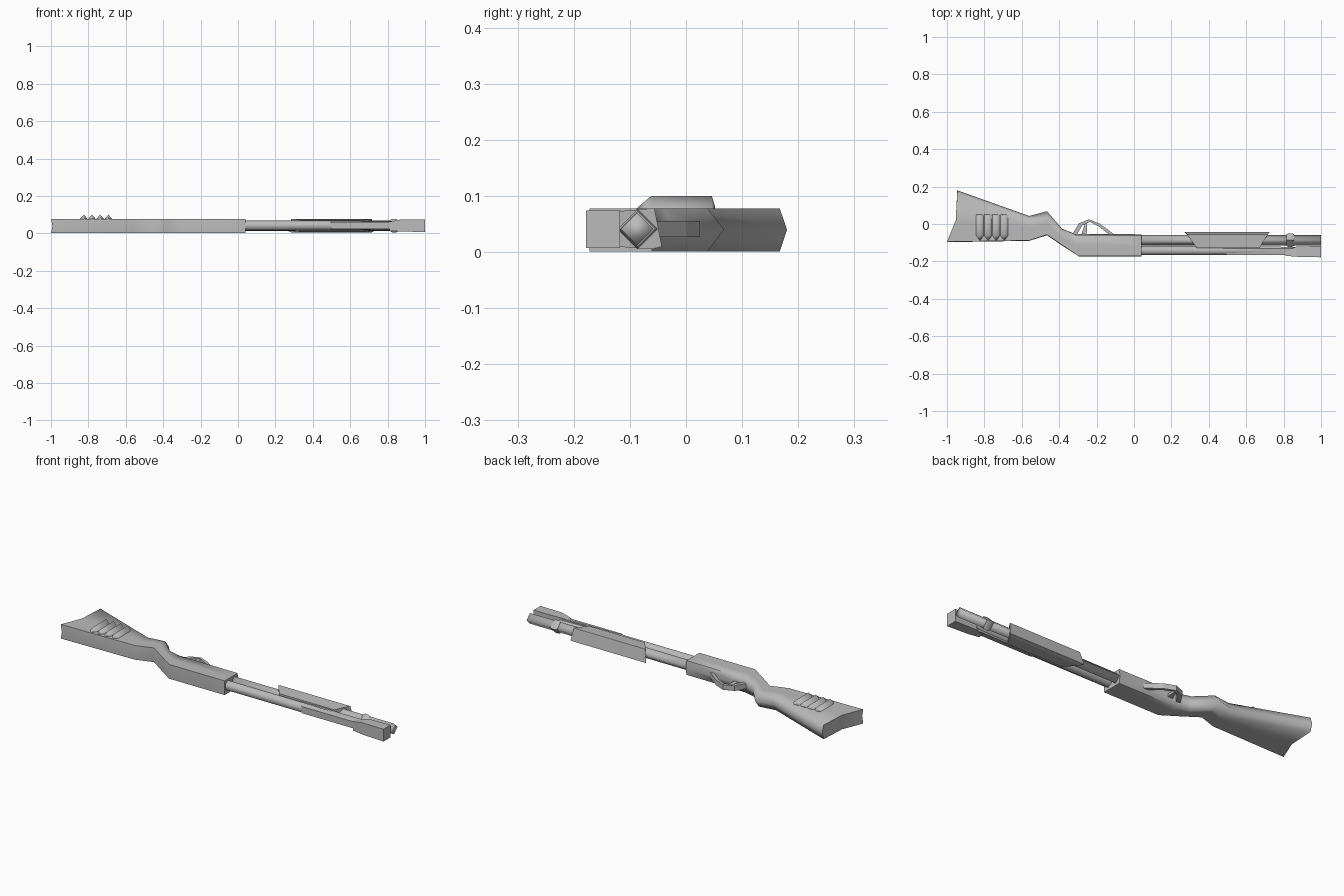
import bpy, bmesh, math

if "Cube" in bpy.data.objects:
    bpy.data.objects.remove(bpy.data.objects["Cube"])

grey = bpy.data.materials.new("grey")
grey.diffuse_color = (0.5, 0.5, 0.5, 1)
grey.use_nodes = True
grey.node_tree.nodes["Principled BSDF"].inputs["Base Color"].default_value = grey.diffuse_color
MID = 0.04  # centre plane height (model lies on its side)


def loft(name, sections, caps=None, smooth=0):
    """Skin equal-length point rings; caps are lists of ring indices, smooth an angle."""
    bm = bmesh.new()
    rings = [[bm.verts.new(p) for p in s] for s in sections]
    n = len(rings[0])
    for a, b in zip(rings, rings[1:]):
        for i in range(n):
            j = (i + 1) % n
            bm.faces.new((a[i], a[j], b[j], b[i]))
    for ring in (rings[0], rings[-1]):
        for c in caps or [range(n)]:
            bm.faces.new([ring[i] for i in c])
    bmesh.ops.recalc_face_normals(bm, faces=bm.faces[:])
    me = bpy.data.meshes.new(name)
    bm.to_mesh(me)
    bm.free()
    ob = bpy.data.objects.new(name, me)
    bpy.context.collection.objects.link(ob)
    me.materials.append(grey)
    if smooth:
        bpy.ops.object.select_all(action='DESELECT')
        ob.select_set(True)
        bpy.context.view_layer.objects.active = ob
        bpy.ops.object.shade_smooth_by_angle(angle=math.radians(smooth))
    return ob


def tube(name, stations, y, z, sides, smooth):
    """Polygonal rod along x from (x, radius) stations."""
    ang = [2 * math.pi * i / sides + math.pi / 2 for i in range(sides)]
    return loft(name, [[(x, y + r * math.cos(a), z + r * math.sin(a)) for a in ang]
                       for x, r in stations], smooth=smooth)


# stock and receiver: (top x, top y, bottom x, bottom y, top ridge, bottom ridge)
def body_section(tx, ty, bx, by, rt, rb, mx=None, my=None, notch=0):
    mx = (tx + bx) / 2 if mx is None else mx
    my = (ty + by) / 2 if my is None else my
    lo, hi = 0.001, 0.078
    return [(tx, ty, MID), (tx, ty - rt, hi), (mx, my, hi), (bx, by + rb, hi),
            (bx + notch, by, MID), (bx, by + rb, lo), (mx, my, lo), (tx, ty - rt, lo)]


loft("stock_and_receiver", [
    body_section(-0.945, 0.18, -1.0, -0.097, 0.013, 0.002, -0.953, 0.02, 0.008),
    body_section(-0.56, 0.043, -0.56, -0.09, 0.018, 0.002),
    body_section(-0.465, 0.068, -0.465, -0.06, 0.03, 0.003),
    body_section(-0.385, -0.025, -0.385, -0.115, 0.015, 0.003),
    body_section(-0.315, -0.053, -0.295, -0.173, 0.006, 0.001),
    body_section(0.04, -0.055, 0.04, -0.173, 0.006, 0.001),
], caps=[(7, 0, 1, 2, 6), (6, 2, 3, 4, 5)], smooth=80)

# barrel and magazine tube
tube("barrel", [(0.03, 0.028), (0.48, 0.028), (0.82, 0.023), (0.99, 0.023)], -0.142, 0.042, 6, 65)
tube("magazine_tube", [(0.03, 0.029), (1.0, 0.029)], -0.087, 0.041, 4, 91)
tube("tube_ring", [(0.815, 0.031), (0.825, 0.036), (0.845, 0.036), (0.855, 0.031)],
     -0.086, 0.041, 4, 40)


# boxes lofted along x or y from rectangles
def rect_x(x, y0, y1, z0, z1):
    return [(x, y0, z0), (x, y1, z0), (x, y1, z1), (x, y0, z1)]


def rect_y(y, x0, x1, z0, z1):
    return [(x0, y, z0), (x1, y, z0), (x1, y, z1), (x0, y, z1)]


loft("muzzle_block", [rect_x(0.81, -0.17, -0.145, 0.014, 0.062),
                      rect_x(0.87, -0.175, -0.12, 0.01, 0.074),
                      rect_x(1.0, -0.178, -0.118, 0.007, 0.074)])
loft("barrel_rib", [rect_y(-0.167, 0.5, 0.86, 0.024, 0.06),
                    rect_y(-0.13, 0.47, 0.87, 0.016, 0.066)])
# pump grip: underside leans, so the lower side reaches further out
loft("pump_grip", [rect_y(-0.128, 0.335, 0.67, 0.01, 0.072),
                   rect_y(-0.06, 0.287, 0.713, 0.005, 0.078),
                   [(0.27, -0.043, 0.01), (0.725, -0.043, 0.01),
                    (0.715, -0.056, 0.077), (0.285, -0.056, 0.077)]])

# trigger guard: flat band following a path (outer point, inner point)
guard = [(-0.333, -0.06, -0.308, -0.06), (-0.294, 0.004, -0.277, -0.008),
         (-0.24, 0.025, -0.237, 0.011), (-0.182, 0.001, -0.19, -0.012),
         (-0.1, -0.06, -0.128, -0.06)]
loft("trigger_guard", [[(ox, oy, 0.027), (ix, iy, 0.027), (ix, iy, 0.055), (ox, oy, 0.055)]
                       for ox, oy, ix, iy in guard])
loft("trigger", [rect_y(-0.06, -0.285, -0.255, 0.034, 0.048),
                 rect_y(-0.025, -0.27, -0.25, 0.034, 0.048),
                 rect_y(0.005, -0.262, -0.254, 0.036, 0.046)])

# four ridged shell loops on the stock side
for i in range(4):
    x = -0.824 + i * 0.0435
    loft(f"shell_loop_{i + 1}", [
        [(x - h, y, 0.076), (x + h, y, 0.076), (x, y, z)]
        for y, h, z in ((-0.088, 0.004, 0.078), (-0.062, 0.0215, 0.1), (0.046, 0.0215, 0.1),
                        (0.052, 0.019, 0.08))], smooth=91)
